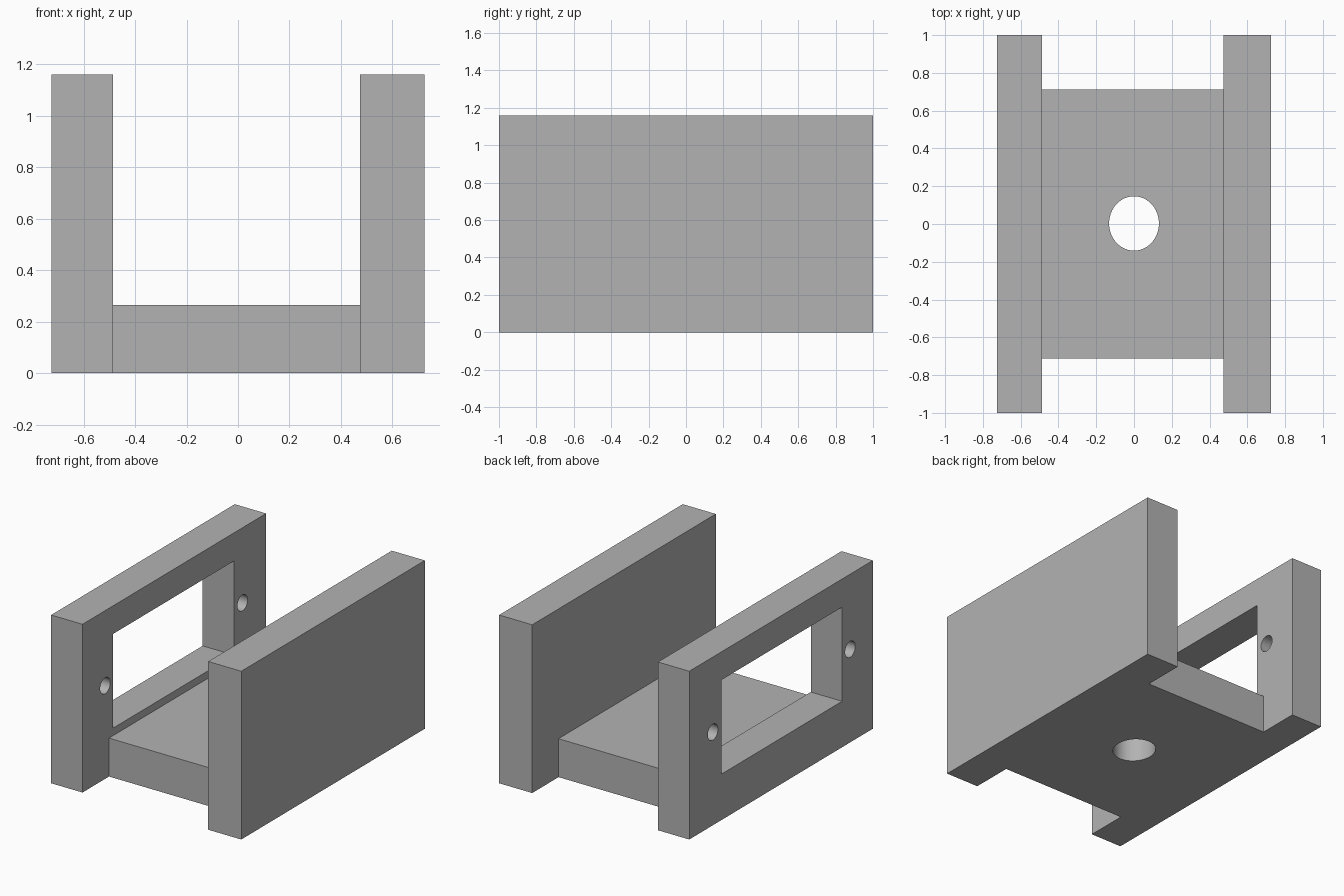
import bpy
from math import pi

cube = bpy.data.objects.get("Cube")
if cube:
    bpy.data.objects.remove(cube, do_unlink=True)

# Single flat grey
grey = bpy.data.materials.new("plain_grey")
grey.use_nodes = True
colour = (0.45, 0.45, 0.45, 1)
grey.diffuse_color = colour
grey.node_tree.nodes["Principled BSDF"].inputs["Base Color"].default_value = colour


def box(name, low, high):
    """Axis-aligned box between two corners."""
    centre = [(a + b) / 2 for a, b in zip(low, high)]
    bpy.ops.mesh.primitive_cube_add(size=1, location=centre)
    ob = bpy.context.object
    ob.name = name
    ob.scale = [b - a for a, b in zip(low, high)]
    bpy.ops.object.transform_apply(location=False, rotation=False, scale=True)
    ob.data.materials.append(grey)
    return ob


def rod(name, centre, radii, length, turn=(0, 0, 0)):
    """Round or oval cutter."""
    bpy.ops.mesh.primitive_cylinder_add(vertices=48, radius=1, depth=length,
                                        location=centre, rotation=turn)
    ob = bpy.context.object
    ob.name = name
    ob.scale = (radii[0], radii[1], 1)
    bpy.ops.object.transform_apply(location=False, rotation=True, scale=True)
    ob.data.materials.append(grey)
    return ob


def cut(target, cutter):
    """Subtract the cutter and discard it."""
    mod = target.modifiers.new("cut", "BOOLEAN")
    mod.operation = "DIFFERENCE"
    mod.solver = "EXACT"
    mod.object = cutter
    bpy.ops.object.select_all(action="DESELECT")
    bpy.context.view_layer.objects.active = target
    target.select_set(True)
    bpy.ops.object.modifier_apply(modifier=mod.name)
    bpy.data.objects.remove(cutter, do_unlink=True)
    bpy.ops.object.shade_smooth_by_angle()


half_width, height = 0.725, 1.16
floor_left, floor_right = 0.473, -0.486

# Solid wall
box("solid_wall", (floor_left, -1, 0), (half_width, 1, height))

# Wall with a rectangular window and a bolt hole at each end
window_wall = box("window_wall", (-half_width, -1, 0), (floor_right, 1, height))
cut(window_wall, box("window_cutter", (-1, -0.665, 0.317), (-0.3, 0.65, 0.966)))
for y in (-0.753, 0.743):
    cut(window_wall, rod("bolt_cutter", (-0.6, y, 0.642), (0.055, 0.055), 1,
                         (0, pi / 2, 0)))

# Floor plate with an oval hole through the middle
floor_plate = box("floor_plate", (floor_right, -0.711, 0), (floor_left, 0.713, 0.265))
cut(floor_plate, rod("floor_hole_cutter", (0, 0.003, 0.13), (0.132, 0.144), 1))
